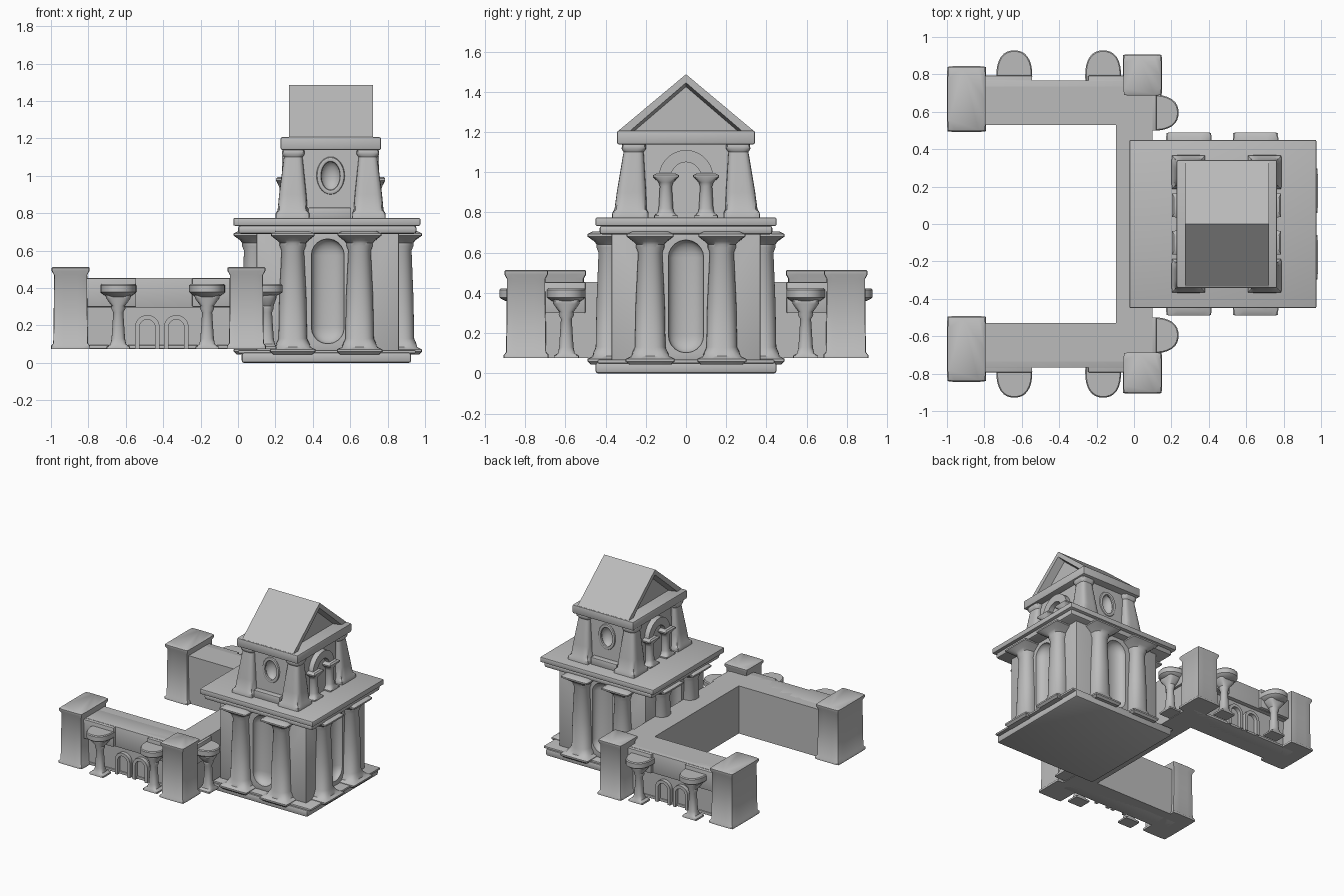
import bpy, bmesh
from math import sin, cos, pi, radians
from mathutils import Matrix

old = bpy.data.objects.get("Cube")
if old:
    bpy.data.objects.remove(old)

stone = bpy.data.materials.new("grey_stone")
stone.use_nodes = True
stone.diffuse_color = (0.5, 0.5, 0.5, 1)
stone.node_tree.nodes["Principled BSDF"].inputs["Base Color"].default_value = (0.5, 0.5, 0.5, 1)
parts = []


def finish(name, bm, loc=(0, 0, 0), turn=0):
    bmesh.ops.recalc_face_normals(bm, faces=bm.faces)
    me = bpy.data.meshes.new(name)
    bm.to_mesh(me)
    bm.free()
    me.materials.append(stone)
    ob = bpy.data.objects.new(name, me)
    ob.location = loc
    ob.rotation_euler.z = radians(turn)
    bpy.context.collection.objects.link(ob)
    parts.append(ob)
    return ob


def box(name, x, y, z, bevel=0.006):
    bm = bmesh.new()
    size = [b - a for a, b in (x, y, z)]
    mid = [(a + b) / 2 for a, b in (x, y, z)]
    bmesh.ops.create_cube(bm, size=1, matrix=Matrix.Diagonal((*size, 1)))
    if bevel:
        bmesh.ops.bevel(bm, geom=bm.edges[:], offset=bevel, segments=2, affect='EDGES', profile=0.5)
    return finish(name, bm, mid)


def loft(name, rings, loc, turn=0, n=32):
    """Stack of superellipse rings: half width, half depth, height, squareness."""
    bm = bmesh.new()
    loops = []
    for rx, ry, z, p in rings:
        loop = []
        for i in range(n):
            c, s = cos(2 * pi * i / n), sin(2 * pi * i / n)
            k = (abs(c) ** p + abs(s) ** p) ** (-1 / p)
            loop.append(bm.verts.new((rx * k * c, ry * k * s, z)))
        loops.append(loop)
    for a, b in zip(loops, loops[1:]):
        for i in range(n):
            j = (i + 1) % n
            bm.faces.new((a[i], a[j], b[j], b[i]))
    bm.faces.new(loops[0])
    bm.faces.new(loops[-1])
    return finish(name, bm, loc, turn)


def arch(name, r_out, r_in, leg, depth, loc, turn=0, n=14):
    """Round arch standing on legs, facing local -y."""
    bm = bmesh.new()
    strip = []
    for r in (r_out, r_in):
        pts = [(r, -leg)] + [(r * cos(pi * i / n), r * sin(pi * i / n)) for i in range(n + 1)] + [(-r, -leg)]
        strip.append([bm.verts.new((x, 0, z)) for x, z in pts])
    a, b = strip
    faces = [bm.faces.new((a[i], a[i + 1], b[i + 1], b[i])) for i in range(len(a) - 1)]
    out = bmesh.ops.extrude_face_region(bm, geom=faces)
    moved = [g for g in out["geom"] if isinstance(g, bmesh.types.BMVert)]
    bmesh.ops.translate(bm, verts=moved, vec=(0, -depth, 0))
    return finish(name, bm, loc, turn)


def carve(target, cutter):
    mod = target.modifiers.new("niche", 'BOOLEAN')
    mod.operation, mod.solver, mod.object = 'DIFFERENCE', 'EXACT', cutter
    bpy.context.view_layer.objects.active = target
    bpy.ops.object.modifier_apply(modifier=mod.name)
    parts.remove(cutter)
    bpy.data.objects.remove(cutter)


SQ = 30
CX, UX = 0.48, 0.495      # centre of the lower and upper storeys

# Plinth and lower storey
box("plinth", (0.02, 0.925), (-0.45, 0.45), (0, 0.055), 0.012)
box("plinth_step", (0.0, 0.95), (-0.44, 0.44), (0.05, 0.068))
hall = box("lower_hall", (0.1, 0.86), (-0.37, 0.37), (0.06, 0.71))
capsule = [(0.088 * sin(a), 0.06 * sin(a), h + 0.088 * -cos(a), 2.2)
           for h, start in ((0.19, 0), (0.575, 5))
           for a in [pi * (start + i + 0.3) / 10.6 for i in range(6)]]
for x, y, turn in ((CX, -0.37, 0), (CX, 0.37, 0), (0.86, 0, 90), (0.1, 0, 90)):
    carve(hall, loft("niche_cutter", capsule, (x, y, 0), turn))

# Large columns, two on each side
column = [(0.105, 0.10, 0.045, SQ), (0.122, 0.115, 0.06, SQ), (0.122, 0.115, 0.072, SQ),
          (0.095, 0.09, 0.085, 8), (0.088, 0.085, 0.105, 3), (0.076, 0.074, 0.13, 2.4),
          (0.072, 0.07, 0.35, 2.2), (0.06, 0.06, 0.60, 2.2), (0.07, 0.07, 0.625, 2.2),
          (0.07, 0.07, 0.64, 2.5), (0.085, 0.08, 0.655, 5), (0.117, 0.115, 0.68, SQ),
          (0.117, 0.115, 0.692, SQ), (0.09, 0.09, 0.705, SQ)]
for s in (-1, 1):
    for x in (0.293, 0.65):
        loft("side_column", column, (x, s * 0.375, 0))
    for y in (-0.178, 0.178):
        loft("end_column", column, (CX + s * 0.388, y, 0), 90)

# Cornice between the storeys
box("lower_cornice", (0.0, 0.955), (-0.43, 0.43), (0.69, 0.735), 0.015)
box("upper_cornice", (-0.025, 0.975), (-0.45, 0.45), (0.733, 0.775), 0.008)

# Upper storey with a round dimple in each long side
shrine = loft("upper_hall", [(0.235, 0.30, 0.76, SQ), (0.215, 0.28, 1.15, SQ)], (UX, 0, 0))
for s in (-1, 1):
    dome = [(0.055 * sin(a), 0.05 * sin(a), -0.08 * cos(a), 2) for a in [pi * (i + 0.1) / 10.2 for i in range(11)]]
    carve(shrine, loft("dimple_cutter", dome, (UX, s * 0.288, 1.0)))
    bm = bmesh.new()
    n, m = 28, 8
    grid = [[bm.verts.new(((0.062 + 0.014 * cos(2 * pi * j / m)) * cos(2 * pi * i / n),
                           0.012 * sin(2 * pi * j / m),
                           (0.088 + 0.014 * cos(2 * pi * j / m)) * sin(2 * pi * i / n)))
             for j in range(m)] for i in range(n)]
    for i in range(n):
        for j in range(m):
            bm.faces.new((grid[i][j], grid[i - 1][j], grid[i - 1][j - 1], grid[i][j - 1]))
    finish("dimple_ring", bm, (UX, s * 0.288, 1.0))
    box("side_sill", (0.375, 0.605), (s * 0.31 - 0.03, s * 0.31 + 0.03), (0.77, 0.83))

# Battered corner piers
pier = [(0.09, 0.09, 0.77, SQ), (0.09, 0.09, 0.80, SQ), (0.08, 0.08, 0.815, 6), (0.073, 0.073, 0.9, 5),
        (0.05, 0.05, 1.10, 4), (0.06, 0.06, 1.115, 5), (0.06, 0.06, 1.13, 6), (0.055, 0.055, 1.15, 6)]
for sx in (-1, 1):
    for sy in (-1, 1):
        ob = loft("corner_pier", pier, (UX + sx * 0.204, sy * 0.278, 0))
        for v in ob.data.vertices:      # lean inward slightly
            v.co.y -= sy * 0.02 * (v.co.z - 0.77) / 0.38
            v.co.x += -sx * 0.005 * (v.co.z - 0.77) / 0.38

# Arched portals on both gable ends
post = [(0.058, 0.05, 0.77, SQ), (0.058, 0.05, 0.785, SQ), (0.04, 0.04, 0.80, 3), (0.036, 0.036, 0.82, 2),
        (0.03, 0.03, 0.93, 2), (0.037, 0.037, 0.95, 2), (0.064, 0.05, 0.975, SQ), (0.064, 0.05, 0.985, SQ),
        (0.045, 0.04, 0.995, SQ)]
for s in (-1, 1):
    arch("portal_arch", 0.135, 0.075, 0.01, 0.09, (UX + s * 0.17, 0, 0.975), s * 90)
    for y in (-0.1, 0.1):
        loft("portal_post", post, (UX + s * 0.242, y, 0), 90)

# Entablature and gabled roof with sunken gables
box("entablature", (0.228, 0.765), (-0.343, 0.343), (1.138, 1.207), 0.01)
bm = bmesh.new()
ends = [[bm.verts.new((x, y, z)) for y, z in ((-0.335, 1.17), (0.335, 1.17), (0.335, 1.207), (0, 1.487), (-0.335, 1.207))]
        for x in (0.272, 0.722)]
gables = [bm.faces.new(e) for e in ends]
for i in range(5):
    bm.faces.new((ends[0][i - 1], ends[0][i], ends[1][i], ends[1][i - 1]))
bmesh.ops.recalc_face_normals(bm, faces=bm.faces)
bmesh.ops.inset_individual(bm, faces=gables, thickness=0.042, depth=0)
bmesh.ops.inset_individual(bm, faces=gables, thickness=0.02, depth=-0.06)
finish("gable_roof", bm)

# Courtyard walls
box("cross_wall", (-0.095, 0.1), (-0.6, 0.6), (0.075, 0.455), 0)
stand = [(0.062, 0.05, 0.075, SQ), (0.062, 0.05, 0.088, SQ), (0.042, 0.042, 0.1, 4), (0.036, 0.036, 0.13, 2),
         (0.027, 0.027, 0.27, 2), (0.038, 0.035, 0.29, 2), (0.036, 0.035, 0.305, 2), (0.065, 0.05, 0.345, 4),
         (0.068, 0.05, 0.36, 6), (0.05, 0.05, 0.375, 4)]
bowl = [(0.06, 0.09, 0.352, 2.4), (0.088, 0.128, 0.37, 2.4), (0.096, 0.138, 0.378, 2.4),
        (0.096, 0.138, 0.415, 2.4), (0.09, 0.132, 0.422, 2.4)]


def block_pier(name, x, y, hx, hy):
    loft(name, [(hx, hy, 0.075, SQ), (hx, hy, 0.09, SQ), (hx - 0.012, hy - 0.012, 0.105, SQ),
                (hx - 0.015, hy - 0.015, 0.3, SQ), (hx - 0.016, hy - 0.016, 0.47, SQ),
                (hx - 0.004, hy - 0.004, 0.492, SQ), (hx - 0.004, hy - 0.004, 0.508, SQ),
                (hx - 0.01, hy - 0.01, 0.513, SQ)], (x, y, 0))


for s in (-1, 1):
    turn = 180 if s > 0 else 0

    def wing(name, x, y0, y1, z, bevel=0.004):
        box(name, x, sorted((s * y0, s * y1)), z, bevel)

    wing("wing_wall", (-0.95, 0.1), 0.53, 0.735, (0.075, 0.455), 0)
    wing("wing_band", (-0.9, 0.1), 0.6, 0.768, (0.295, 0.455))
    wing("wing_band_outer", (-0.82, -0.545), 0.6, 0.793, (0.30, 0.452))
    wing("wing_band_inner", (-0.245, 0.05), 0.6, 0.793, (0.30, 0.452))
    wing("wing_base_band", (-0.9, 0.05), 0.6, 0.745, (0.075, 0.095))
    box("cross_band", (0.0, 0.12), sorted((s * 0.5, s * 0.72)), (0.30, 0.452), 0.004)
    for x in (-0.485, -0.33):
        arch("wall_arch", 0.066, 0.042, 0.115, 0.035, (x, s * 0.73, 0.19), turn)
    for x in (-0.64, -0.165):
        loft("brazier_stand", stand, (x, s * 0.825, 0))
        loft("brazier_bowl", bowl, (x, s * 0.79, 0))
    loft("brazier_stand", stand, (0.155, s * 0.595, 0), 90)
    loft("brazier_bowl", bowl, (0.1, s * 0.595, 0), 90)
    block_pier("outer_pier", -0.895, s * 0.668, 0.105, 0.176)
    block_pier("inner_pier", 0.045, s * 0.795, 0.105, 0.112)

# Smooth shading with crisp edges
bpy.ops.object.select_all(action='DESELECT')
for ob in parts:
    ob.select_set(True)
bpy.context.view_layer.objects.active = parts[0]
bpy.ops.object.shade_smooth_by_angle(angle=radians(40))
